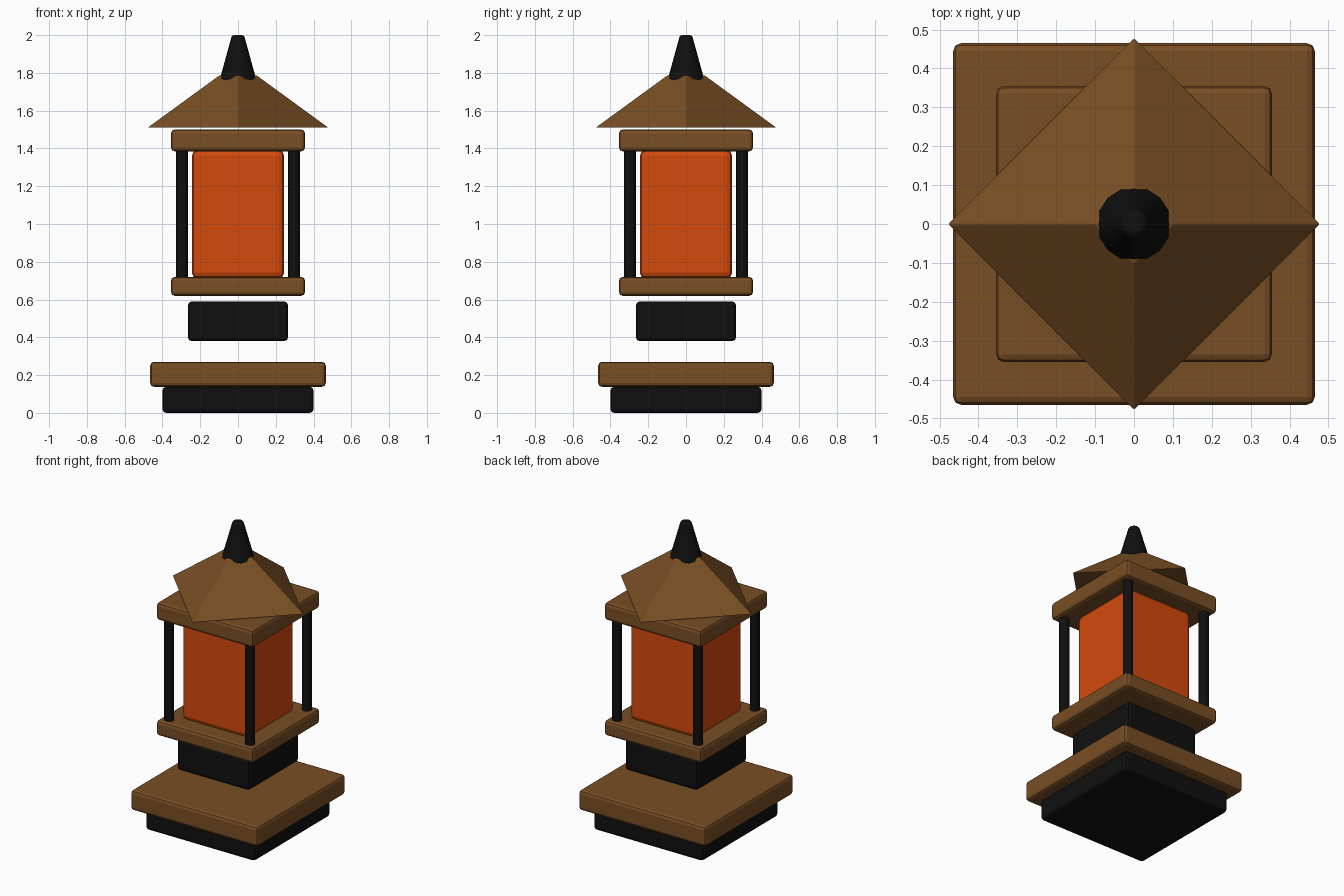
import bpy, math

if "Cube" in bpy.data.objects:
    bpy.data.objects.remove(bpy.data.objects["Cube"])


def material(name, rgb):
    m = bpy.data.materials.new(name)
    m.diffuse_color = (*rgb, 1)
    m.use_nodes = True
    m.node_tree.nodes["Principled BSDF"].inputs["Base Color"].default_value = m.diffuse_color
    return m


WOOD = material("brown wood", (0.19, 0.077, 0.018))
IRON = material("black iron", (0.005, 0.005, 0.005))
GLOW = material("orange glass", (0.66, 0.068, 0.004))


def finish(name, mat, bevel, segments=2):
    ob = bpy.context.object
    ob.name = name
    ob.data.materials.append(mat)
    if bevel:
        mod = ob.modifiers.new("Soft edges", "BEVEL")
        mod.width = bevel
        mod.segments = segments
        mod.limit_method = "ANGLE"
        mod.angle_limit = math.radians(35)
    return ob


def box(name, half, z0, z1, mat, bevel=0.02):
    bpy.ops.mesh.primitive_cube_add(size=1, location=(0, 0, (z0 + z1) / 2))
    ob = bpy.context.object
    ob.scale = (2 * half, 2 * half, z1 - z0)
    bpy.ops.object.transform_apply(location=False, rotation=False, scale=True)
    return finish(name, mat, bevel)


def cone(name, sides, r1, r2, z0, z1, mat, x=0, y=0, bevel=0.0, smooth=False):
    bpy.ops.mesh.primitive_cone_add(vertices=sides, radius1=r1, radius2=r2,
                                    depth=z1 - z0, location=(x, y, (z0 + z1) / 2))
    if smooth:
        bpy.ops.object.shade_smooth_by_angle(angle=math.radians(35))
    return finish(name, mat, bevel)


# Stepped base and floating neck
box("base_foot", 0.40, 0.0, 0.138, IRON)
box("base_slab", 0.465, 0.138, 0.27, WOOD)
box("neck_block", 0.265, 0.38, 0.59, IRON)

# Lamp housing
box("lower_tray", 0.355, 0.62, 0.72, WOOD)
box("glass_body", 0.244, 0.712, 1.392, GLOW, 0.03)
box("upper_plate", 0.355, 1.385, 1.50, WOOD)

# Corner posts
for sx in (-1, 1):
    for sy in (-1, 1):
        cone("corner_post", 16, 0.031, 0.031, 0.70, 1.40, IRON,
             0.297 * sx, 0.297 * sy, smooth=True)

# Roof turned 45 degrees to the base, with a tapered finial
cone("roof", 4, 0.48, 0.10, 1.51, 1.787, WOOD, bevel=0.004)
cone("finial", 16, 0.098, 0.032, 1.76, 2.0, IRON, bevel=0.01, smooth=True)
